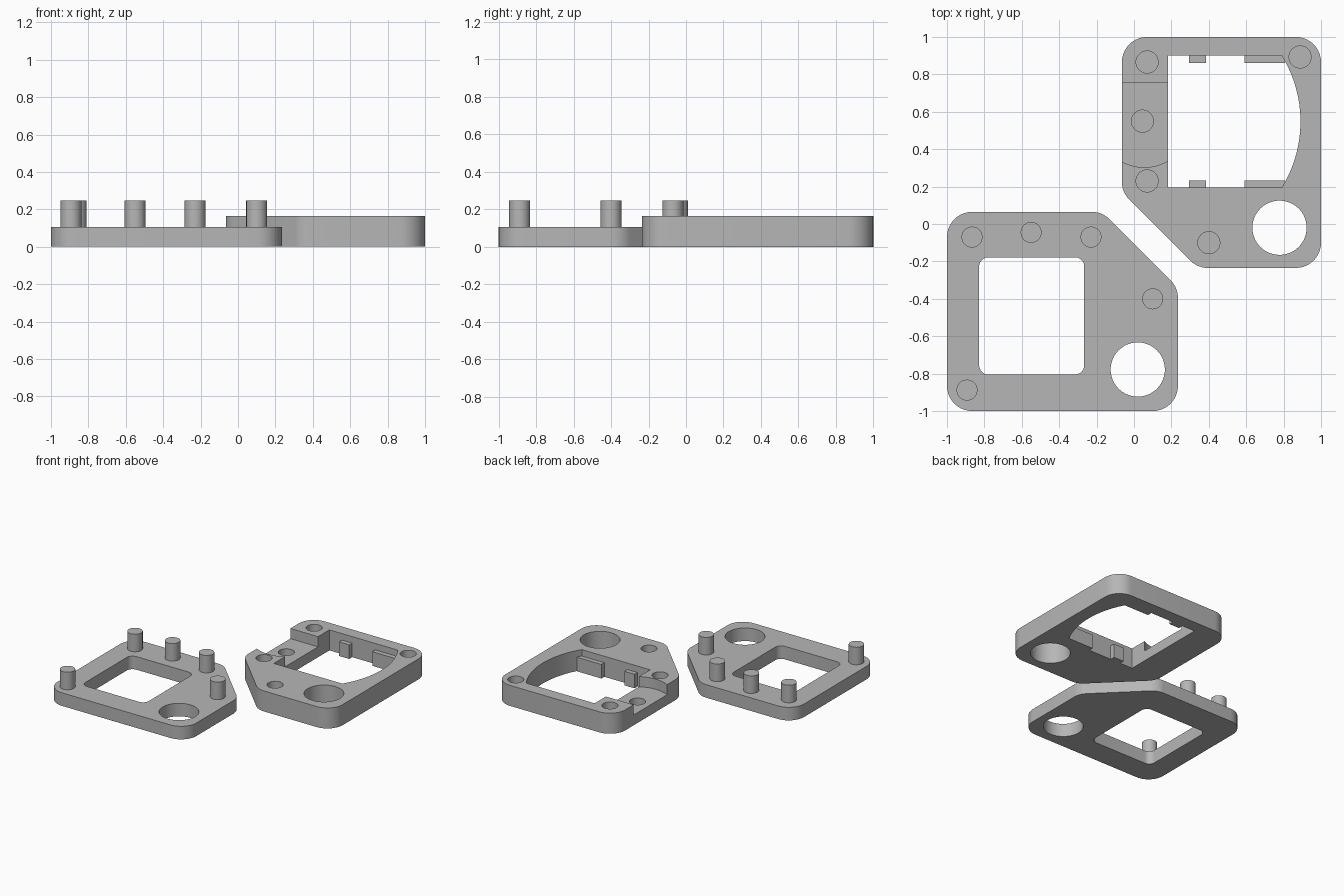
import bpy, bmesh
from math import cos, sin, pi, tan, radians, sqrt
from mathutils import Vector

cube = bpy.data.objects.get("Cube")
if cube:
    bpy.data.objects.remove(cube, do_unlink=True)

grey = bpy.data.materials.new("plain grey")
grey.use_nodes = True
colour = (0.47, 0.47, 0.47, 1)
grey.diffuse_color = colour
grey.node_tree.nodes["Principled BSDF"].inputs["Base Color"].default_value = colour


def arc(cx, cy, r, a0, a1, n):
    """Points on an arc, angles in degrees."""
    angles = [radians(a0 + (a1 - a0) * i / n) for i in range(n + 1)]
    return [(cx + r * cos(a), cy + r * sin(a)) for a in angles]


def circle(x, y, r, n=64):
    return arc(x, y, r, 0, 360, n)[:-1]


def rounded(corners, r, steps=10):
    """Counter-clockwise convex polygon with every corner filleted."""
    pts = []
    for i, corner in enumerate(corners):
        p = Vector(corner)
        to_prev = (Vector(corners[i - 1]) - p).normalized()
        to_next = (Vector(corners[(i + 1) % len(corners)]) - p).normalized()
        half = to_prev.angle(to_next) / 2
        centre = p + (to_prev + to_next).normalized() * r / sin(half)
        start = p + to_prev * r / tan(half) - centre
        turn = pi - 2 * half
        for k in range(steps + 1):
            a = turn * k / steps
            pts.append((centre.x + start.x * cos(a) - start.y * sin(a),
                        centre.y + start.x * sin(a) + start.y * cos(a)))
    return pts


def rect(x0, y0, x1, y1):
    return [(x0, y0), (x1, y0), (x1, y1), (x0, y1)]


def flip(pts):
    """Mirror across the diagonal that separates the two plates."""
    return [(-y, -x) for x, y in reversed(pts)]


def prism(name, pts, z0, z1):
    bm = bmesh.new()
    face = bm.faces.new([bm.verts.new((x, y, z0)) for x, y in pts])
    ext = bmesh.ops.extrude_face_region(bm, geom=[face])
    top = [v for v in ext["geom"] if isinstance(v, bmesh.types.BMVert)]
    bmesh.ops.translate(bm, verts=top, vec=(0, 0, z1 - z0))
    bmesh.ops.recalc_face_normals(bm, faces=bm.faces)
    mesh = bpy.data.meshes.new(name)
    bm.to_mesh(mesh)
    bm.free()
    obj = bpy.data.objects.new(name, mesh)
    bpy.context.collection.objects.link(obj)
    mesh.materials.append(grey)
    return obj


def activate(obj):
    bpy.ops.object.select_all(action="DESELECT")
    obj.select_set(True)
    bpy.context.view_layer.objects.active = obj


def smooth(obj):
    activate(obj)
    bpy.ops.object.shade_smooth_by_angle(angle=radians(30))


def cut(obj, pts, z0, z1):
    cutter = prism("cutter", pts, z0, z1)
    cutter.hide_render = True
    activate(obj)
    mod = obj.modifiers.new("cut", "BOOLEAN")
    mod.operation, mod.solver, mod.object = "DIFFERENCE", "EXACT", cutter
    bpy.ops.object.modifier_apply(modifier=mod.name)
    bpy.data.objects.remove(cutter, do_unlink=True)


# Shared layout, in the position of the socket plate
outline = rounded([(-0.065, 1), (-0.065, 0.17), (0.34, -0.235), (1, -0.235), (1, 1)], 0.135)
big_hole = circle(0.778, -0.02, 0.145)
pins = [(0.07, 0.866), (0.045, 0.55), (0.07, 0.23), (0.40, -0.10), (0.888, 0.893)]

# Socket plate: thick frame with window, round hole, channel and blind sockets
HIGH, FLOOR, SOCKET = 0.165, 0.083, 0.025
socket_plate = prism("socket_plate", outline, 0, HIGH)
y0, y1, x0, x1, bulge = 0.195, 0.9, 0.182, 0.79, 0.1
half = (y1 - y0) / 2
radius = (half ** 2 + bulge ** 2) / (2 * bulge)
sweep = math_angle = 180 / pi * Vector((sqrt(radius ** 2 - half ** 2), half)).angle(Vector((1, 0)))
window = [(x0, y1), (x0, y0)] + arc(x1 + bulge - radius, (y0 + y1) / 2, radius, -sweep, sweep, 32)
cut(socket_plate, window, -0.1, 0.4)
cut(socket_plate, big_hole, -0.1, 0.4)
channel = arc(0.055, 0.553, 0.25, -150, -30, 32) + [(0.27, 0.757), (-0.16, 0.757)]
cut(socket_plate, channel, FLOOR, 0.4)
for x, y in pins:
    cut(socket_plate, circle(x, y, 0.059, 40), SOCKET, 0.4)
smooth(socket_plate)

# Retaining blocks on the two long window walls
for side, ya, yb in (("front", y0, 0.232), ("back", 0.862, y1)):
    prism("small_block_" + side, rect(0.295, ya, 0.385, yb), 0, 0.113)
    prism("long_block_" + side, rect(0.59, ya, 0.808, yb), 0, 0.113)

# Pin plate: thin mirrored frame with rounded window
THIN = 0.105
pin_plate = prism("pin_plate", flip(outline), 0, THIN)
cut(pin_plate, rounded(rect(-0.828, -0.805, -0.266, -0.178), 0.05), -0.1, 0.4)
cut(pin_plate, flip(big_hole), -0.1, 0.4)
smooth(pin_plate)

# Pins standing on the thin plate
for i, (x, y) in enumerate(pins):
    smooth(prism("pin_%d" % (i + 1), circle(-y, -x, 0.056, 40), THIN, 0.246))
